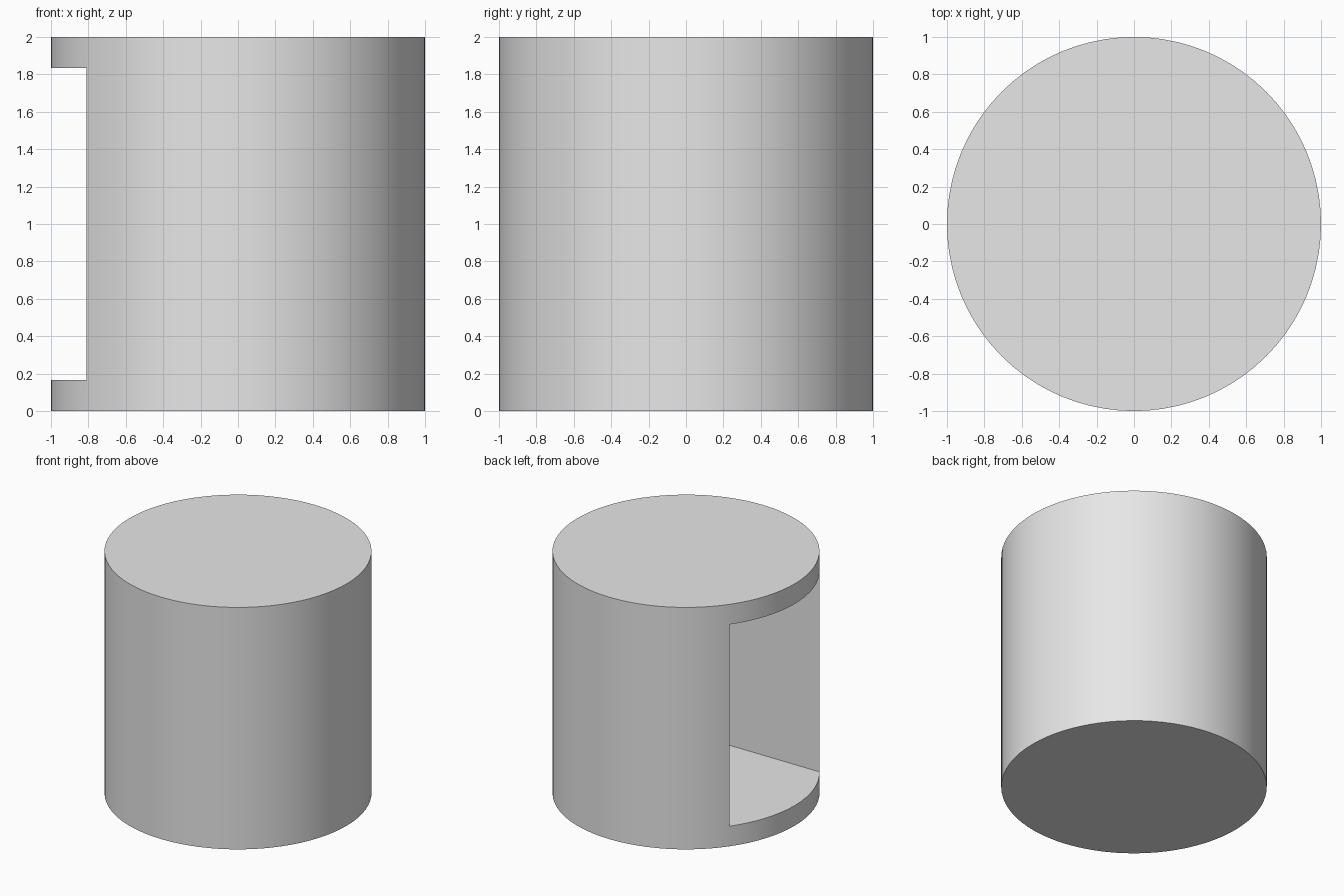
import bpy
import math

cube = bpy.data.objects.get("Cube")
if cube:
    bpy.data.objects.remove(cube, do_unlink=True)

RADIUS, HEIGHT = 1.0, 2.0
SLAB = HEIGHT / 12                # thickness left above and below the recess
HALF_WIDTH = 0.587                # half width of the recess
BACK_WALL = 0.02                  # x of the recess's back wall

grey = bpy.data.materials.new("light_grey")
grey.use_nodes = True
colour = (0.8, 0.8, 0.8, 1)
grey.diffuse_color = colour
grey.node_tree.nodes["Principled BSDF"].inputs["Base Color"].default_value = colour

# Round body
bpy.ops.mesh.primitive_cylinder_add(vertices=80, radius=RADIUS, depth=HEIGHT,
                                    location=(0, 0, HEIGHT / 2))
body = bpy.context.object
body.name = "round_body"
body.data.materials.append(grey)

# Box-shaped recess, open on the -x side
outer = -1.5 * RADIUS
bpy.ops.mesh.primitive_cube_add(size=1, location=((outer + BACK_WALL) / 2, 0, HEIGHT / 2))
cutter = bpy.context.object
cutter.name = "recess_cutter"
cutter.scale = (BACK_WALL - outer, 2 * HALF_WIDTH, HEIGHT - 2 * SLAB)
cutter.hide_render = True
cutter.data.materials.append(grey)

cut = body.modifiers.new("recess", 'BOOLEAN')
cut.operation = 'DIFFERENCE'
cut.solver = 'EXACT'
cut.object = cutter

bpy.ops.object.select_all(action='DESELECT')
body.select_set(True)
bpy.context.view_layer.objects.active = body
bpy.ops.object.modifier_apply(modifier=cut.name)
bpy.data.objects.remove(cutter, do_unlink=True)

# Smooth round side with crisp rims and recess edges
bpy.ops.object.shade_smooth_by_angle(angle=math.radians(20))
